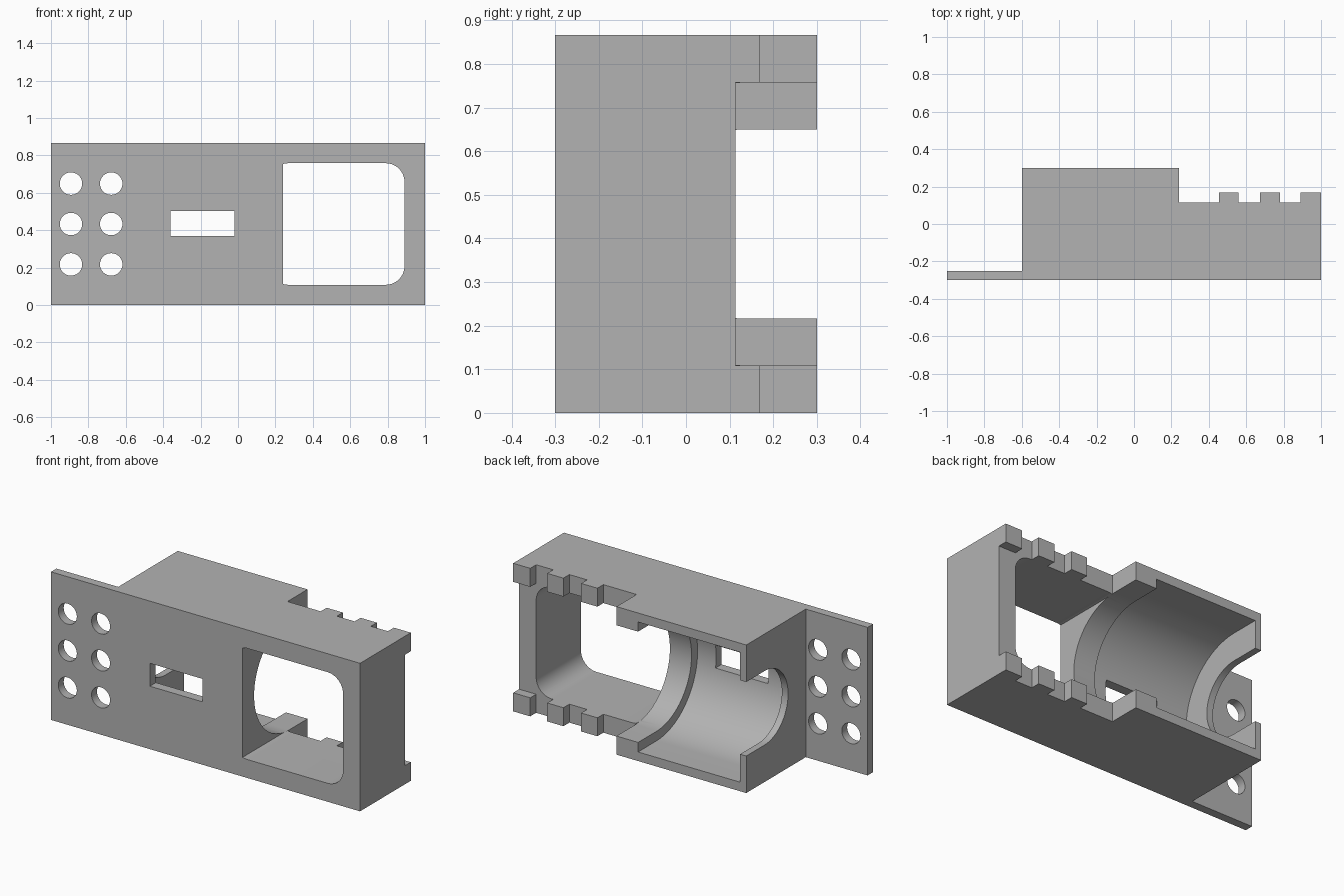
import bpy, bmesh, math
from mathutils import Vector

old = bpy.data.objects.get("Cube")
if old:
    bpy.data.objects.remove(old, do_unlink=True)

HEIGHT = 0.866
MID = HEIGHT / 2          # height of the bore axis
BORE_Y = 0.13             # depth of the bore axis
FRONT, BACK = -0.3, 0.3
STEP, TOOTH = 0.114, 0.169

grey = bpy.data.materials.new("plain_grey")
grey.use_nodes = True
grey.diffuse_color = (0.45, 0.45, 0.45, 1)
grey.node_tree.nodes["Principled BSDF"].inputs["Base Color"].default_value = grey.diffuse_color


def prism(name, outline, axis, start, end):
    """Extrude a 2D outline along an axis: x takes (y, z), y takes (x, z), z takes (x, y)."""
    def place(a, b, c):
        return {"x": (c, a, b), "y": (a, c, b), "z": (a, b, c)}[axis]
    bm = bmesh.new()
    face = bm.faces.new([bm.verts.new(place(a, b, start)) for a, b in outline])
    shift = Vector(place(0, 0, end - start))
    result = bmesh.ops.extrude_face_region(bm, geom=[face])
    moved = [g for g in result["geom"] if isinstance(g, bmesh.types.BMVert)]
    bmesh.ops.translate(bm, verts=moved, vec=shift)
    bmesh.ops.recalc_face_normals(bm, faces=bm.faces[:])
    mesh = bpy.data.meshes.new(name)
    bm.to_mesh(mesh)
    bm.free()
    mesh.materials.append(grey)
    obj = bpy.data.objects.new(name, mesh)
    bpy.context.collection.objects.link(obj)
    return obj


def arc(cx, cy, radius, start, end, steps):
    angles = [math.radians(start + (end - start) * i / steps) for i in range(steps + 1)]
    return [(cx + radius * math.cos(t), cy + radius * math.sin(t)) for t in angles]


def rect(x0, x1, y0, y1):
    return [(x0, y0), (x1, y0), (x1, y1), (x0, y1)]


def channel(radius):
    """Half round trough that runs out straight through the back."""
    return arc(BORE_Y, MID, radius, 90, 270, 48) + [(0.5, MID - radius), (0.5, MID + radius)]


# Housing: plan outline with the thin flange, the deep body and three teeth
plan = [(-1, FRONT), (1, FRONT), (1, TOOTH), (0.89, TOOTH), (0.89, STEP)]
for x in (0.78, 0.56):
    plan += [(x, STEP), (x, TOOTH), (x - 0.105, TOOTH), (x - 0.105, STEP)]
plan += [(0.24, STEP), (0.24, BACK), (-0.6, BACK), (-0.6, -0.25), (-1, -0.25)]
housing = prism("housing", plan, "z", 0, HEIGHT)

# Window: rounded corners, with the left ones cut short by the rim
half, r = 0.325, 0.1
clip = math.degrees(math.acos(0.3))
left, right = 0.27, 0.79
window = (arc(right, MID - half + r, r, -90, 0, 12)
          + arc(right, MID + half - r, r, 0, 90, 12)
          + arc(left, MID + half - r, r, 90, 180 - clip, 4)
          + arc(left, MID - half + r, r, 180 + clip, 270, 4))

cutters = [
    prism("window_cutter", window, "y", -0.5, 0.5),
    prism("tooth_gap_cutter", rect(STEP, 0.5, MID - 0.3245, MID + 0.3245), "x", 0.85, 1.1),
    prism("bore_cutter", channel(0.38), "x", -0.56, 0.1),
    prism("rim_cutter", channel(0.324), "x", 0.08, 0.2405),
    prism("mouth_cutter", channel(0.2165), "x", -0.7, -0.54),
    prism("slot_cutter", rect(-0.36, -0.02, 0.368, 0.502), "y", -0.5, -0.1),
]

# Round holes through the flange
for x in (-0.893, -0.678):
    for z in (-0.216, 0, 0.216):
        hole = arc(x, MID + z, 0.06, 0, 360, 40)[:-1]
        cutters.append(prism("hole_cutter", hole, "y", -0.4, -0.2))

# Cut the openings and remove the helpers
bpy.ops.object.select_all(action="DESELECT")
bpy.context.view_layer.objects.active = housing
housing.select_set(True)
for cutter in cutters:
    cutter.hide_render = True
    mod = housing.modifiers.new(cutter.name, "BOOLEAN")
    mod.operation = "DIFFERENCE"
    mod.solver = "EXACT"
    mod.object = cutter
    bpy.ops.object.modifier_apply(modifier=mod.name)
    bpy.data.objects.remove(cutter, do_unlink=True)

bpy.ops.object.shade_smooth_by_angle(angle=math.radians(25))
